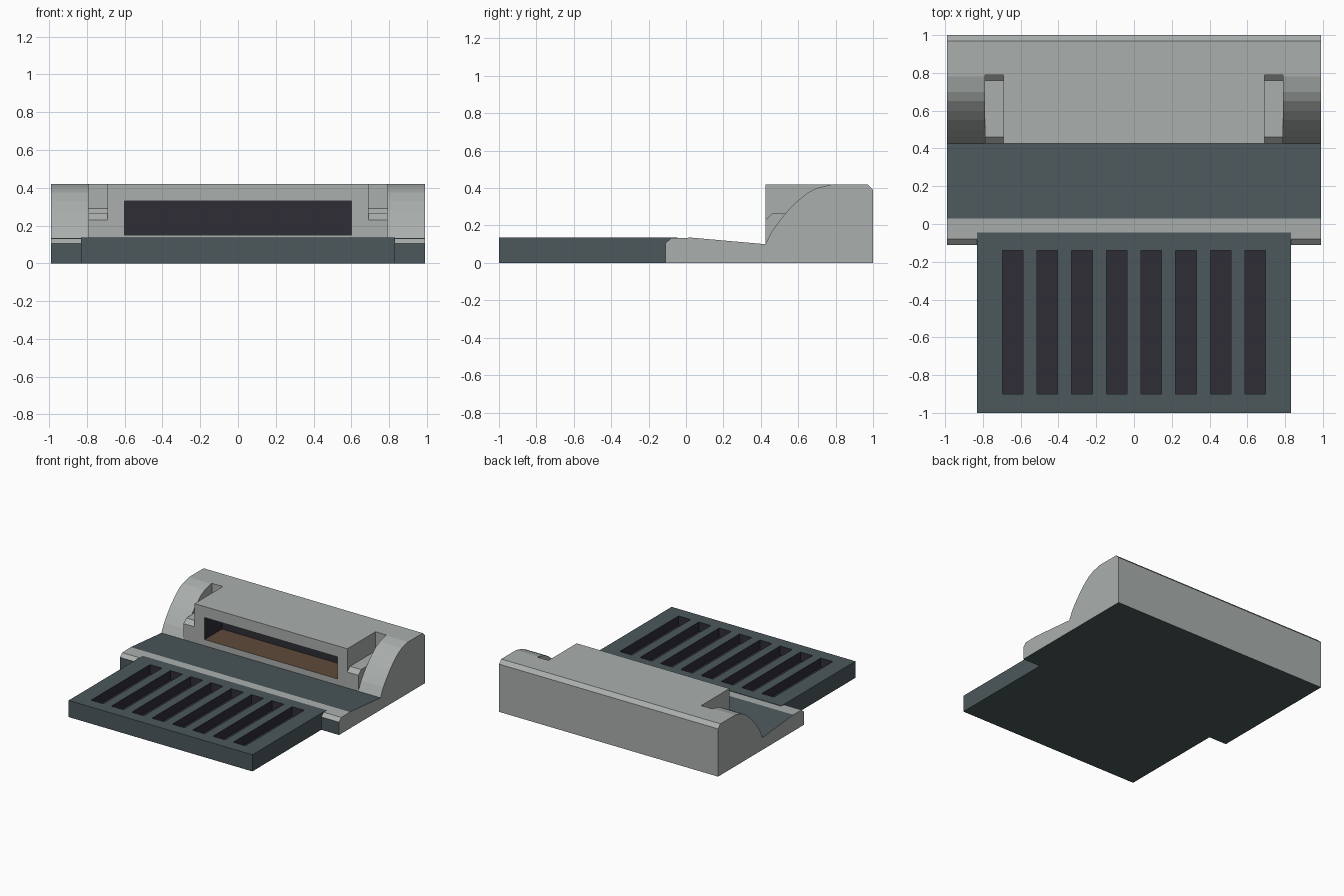
import bpy
import bmesh

old = bpy.data.objects.get("Cube")
if old:
    bpy.data.objects.remove(old, do_unlink=True)


def material(name, r, g, b):
    m = bpy.data.materials.new(name)
    m.use_nodes = True
    m.diffuse_color = (r, g, b, 1)
    m.node_tree.nodes["Principled BSDF"].inputs["Base Color"].default_value = (r, g, b, 1)
    return m


MATS = [material("light grey", .40, .43, .42),
        material("slate", .072, .098, .107),
        material("dark recess", .027, .026, .036),
        material("brown", .115, .069, .041)]
GREY, SLATE, DARK, BROWN = range(4)


def extrude(name, profile, x0, x1, rule):
    """Extrude a (y, z) outline along x; rule(normal, centre) picks the colour."""
    bm = bmesh.new()
    face = bm.faces.new([bm.verts.new((x0, y, z)) for y, z in profile])
    moved = bmesh.ops.extrude_face_region(bm, geom=[face])["geom"]
    for v in moved:
        if isinstance(v, bmesh.types.BMVert):
            v.co.x = x1
    bmesh.ops.recalc_face_normals(bm, faces=bm.faces)
    for f in bm.faces:
        f.material_index = rule(f.normal, f.calc_center_median())
    me = bpy.data.meshes.new(name)
    bm.to_mesh(me)
    bm.free()
    for m in MATS:
        me.materials.append(m)
    ob = bpy.data.objects.new(name, me)
    bpy.context.scene.collection.objects.link(ob)
    return ob


def box(name, x0, x1, y0, y1, z0, z1, rule):
    return extrude(name, [(y0, z0), (y1, z0), (y1, z1), (y0, z1)], x0, x1, rule)


def carve(target, cutters):
    """Subtract the cutters, bake the result and remove them."""
    for c in cutters:
        c.hide_render = True
        mod = target.modifiers.new("cut", 'BOOLEAN')
        mod.operation = 'DIFFERENCE'
        mod.solver = 'EXACT'
        mod.object = c
    bpy.context.view_layer.update()
    deps = bpy.context.evaluated_depsgraph_get()
    baked = bpy.data.meshes.new_from_object(target.evaluated_get(deps))
    target.modifiers.clear()
    target.data = baked
    for c in cutters:
        bpy.data.objects.remove(c, do_unlink=True)


def housing(n, c):
    return SLATE if n.z < -.9 else GREY


def sill(n, c):
    if n.z < -.9 or n.y < -.9 or (n.z > .9 and c.y > .1):
        return SLATE
    return GREY


# Front sill with its sloping dark ramp
W = .99
JOIN = .425
extrude("sill", [(-.11, 0), (-.11, .105), (-.08, .132), (.03, .135),
                 (JOIN, .10), (JOIN, 0)], -W, W, sill)

# Rear housing: central block, latch notches and curved end cowls
back = [(.97, .42), (1, .39), (1, 0), (JOIN, 0)]
block = extrude("centre_block", [(JOIN, .42)] + back, -.69, .69, housing)
notch = [(JOIN, .23), (.46, .263), (.76, .263), (.79, .29), (.79, .42)]
cowl = [(JOIN, .10), (.46, .17), (.50, .225), (.55, .285), (.595, .33),
        (.65, .375), (.70, .40), (.78, .42)]
for side, s in (("left", 1), ("right", -1)):
    extrude(side + "_notch", notch + back, s * .69, s * .79, housing)
    extrude(side + "_cowl", cowl + back, s * .79, s * W, housing)

# Wide opening in the central block with a brown floor
opening = box("opening_cutter", -.6, .6, .3, .65, .15, .33,
              lambda n, c: BROWN if n.z < -.9 else DARK)
carve(block, [opening])

# Front tray with eight slots
tray = box("slotted_tray", -.83, .83, -1, -.045, 0, .136, lambda n, c: SLATE)
slots = []
for i in range(8):
    x = (i - 3.5) * .1835
    slots.append(box("slot_cutter", x - .055, x + .055, -.9, -.14, .06, .3,
                     lambda n, c: DARK))
carve(tray, slots)
